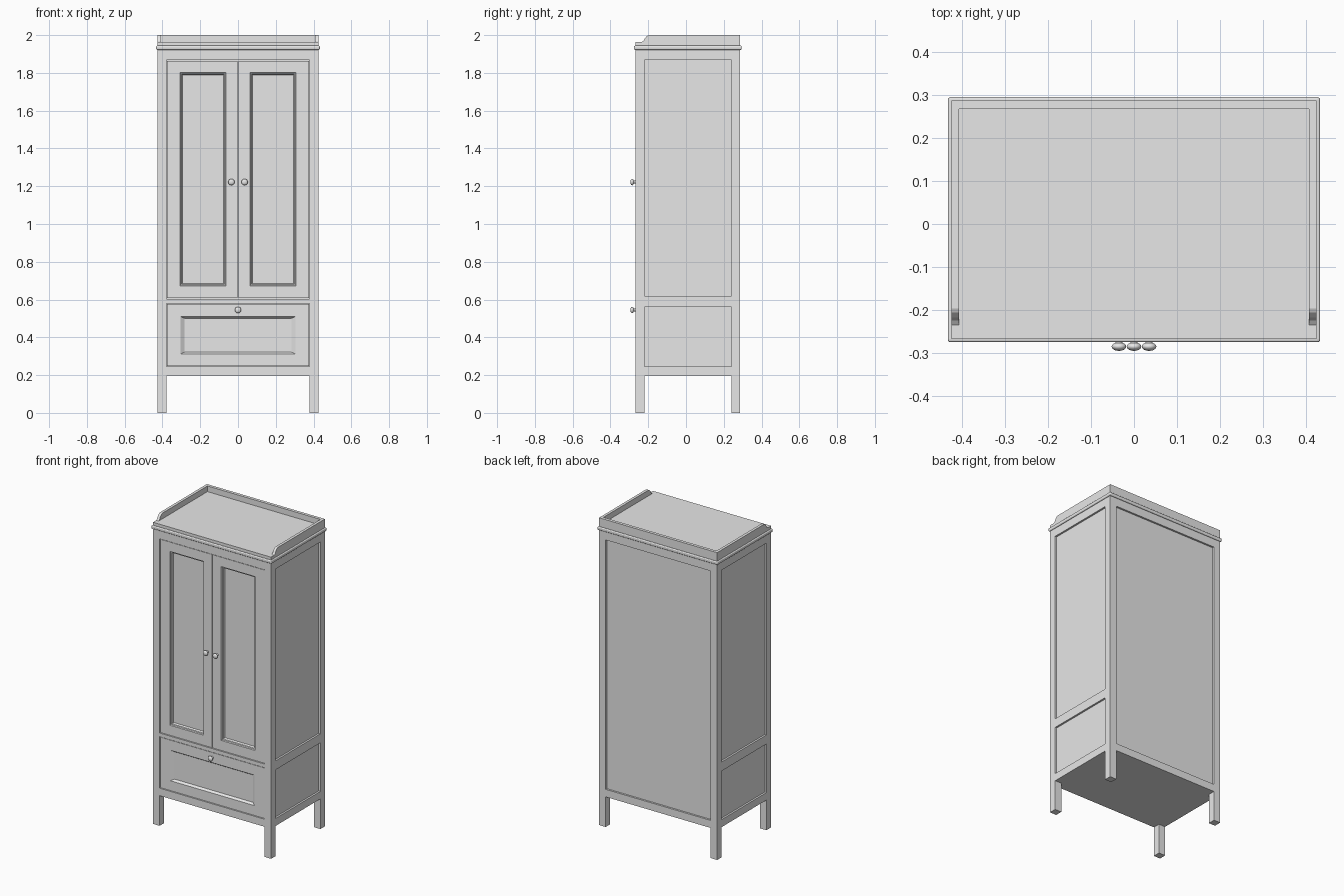
import bpy, bmesh, math
from mathutils import Matrix

cube = bpy.data.objects.get("Cube")
if cube:
    bpy.data.objects.remove(cube, do_unlink=True)

GREY = (0.8, 0.8, 0.8, 1.0)
paint = bpy.data.materials.new("grey paint")
paint.use_nodes = True
paint.diffuse_color = GREY
paint.node_tree.nodes["Principled BSDF"].inputs["Base Color"].default_value = GREY

# Overall carcass measures
HX, YF, YB = 0.425, -0.267, 0.287
POST = 0.047
IX, IYF, IYB = HX - POST, YF + POST, YB - POST
BASE, RAIL_TOP, DECK_TOP, TOP = 0.196, 1.92, 1.963, 2.0
OPEN_LOW, OPEN_HIGH = 0.245, 1.868


def finish(bm, name):
    bmesh.ops.recalc_face_normals(bm, faces=bm.faces)
    mesh = bpy.data.meshes.new(name)
    bm.to_mesh(mesh)
    bm.free()
    mesh.materials.append(paint)
    ob = bpy.data.objects.new(name, mesh)
    bpy.context.collection.objects.link(ob)
    return ob


def box(name, x, y, z):
    """Box from (low, high) ranges on each axis."""
    bm = bmesh.new()
    bmesh.ops.create_cube(bm, size=1)
    for v in bm.verts:
        v.co = [r[0] + (c + 0.5) * (r[1] - r[0]) for c, r in zip(v.co, (x, y, z))]
    return finish(bm, name)


def moulded_front(name, rings):
    """Front board from nested rectangles: (x0, x1, z0, z1, y) from back to panel."""
    bm = bmesh.new()
    loops = [[bm.verts.new(p) for p in ((a, y, c), (b, y, c), (b, y, d), (a, y, d))]
             for a, b, c, d, y in rings]
    for p, q in zip(loops, loops[1:]):
        for i in range(4):
            j = (i + 1) % 4
            bm.faces.new((p[i], p[j], q[j], q[i]))
    bm.faces.new(loops[0])
    bm.faces.new(loops[-1])
    return finish(bm, name)


def shrink(rect, dx, dz, y):
    a, b, c, d = rect
    return (a + dx, b - dx, c + dz, d - dz, y)


def knob(name, x, z):
    bm = bmesh.new()
    bmesh.ops.create_uvsphere(bm, u_segments=24, v_segments=12, radius=0.017,
                              matrix=Matrix.Translation((x, -0.285, z))
                              @ Matrix.Diagonal((1, 0.59, 1, 1)))
    bmesh.ops.create_cone(bm, cap_ends=True, segments=16, radius1=0.008, radius2=0.008,
                          depth=0.024, matrix=Matrix.Translation((x, -0.271, z))
                          @ Matrix.Rotation(math.pi / 2, 4, "X"))
    ob = finish(bm, name)
    bpy.context.view_layer.objects.active = ob
    ob.select_set(True)
    bpy.ops.object.shade_smooth_by_angle(angle=math.radians(40))
    ob.select_set(False)


def gallery_side(name, x0, x1):
    """Low side board on the deck with a scooped front end."""
    profile = [(YB, DECK_TOP), (YB, TOP), (-0.197, TOP), (-0.206, 1.996),
               (-0.217, 1.984), (-0.225, 1.97), (-0.235, DECK_TOP)]
    bm = bmesh.new()
    face = bm.faces.new([bm.verts.new((x0, y, z)) for y, z in profile])
    out = bmesh.ops.extrude_face_region(bm, geom=[face])
    verts = [g for g in out["geom"] if isinstance(g, bmesh.types.BMVert)]
    bmesh.ops.translate(bm, verts=verts, vec=(x1 - x0, 0, 0))
    return finish(bm, name)


# Corner posts, side frames and side panels
for side, s in (("left", 1), ("right", -1)):
    post_x = sorted((s * IX, s * HX))
    panel_x = sorted((s * (HX - 0.025), s * (HX - 0.012)))
    for end, y in (("front", (YF, IYF)), ("back", (IYB, YB))):
        box(f"{side}_{end}_post", post_x, y, (0, RAIL_TOP))
    for part, z in (("bottom", (BASE, OPEN_LOW)), ("middle", (0.561, 0.62)),
                    ("top", (OPEN_HIGH, RAIL_TOP))):
        box(f"{side}_{part}_rail", post_x, (IYF, IYB), z)
    box(f"{side}_panel", panel_x, (IYF, IYB), (BASE + 0.01, RAIL_TOP))
    gallery_side(f"{side}_gallery", s * 0.407, s * HX)

# Front and back rails, back panel, floor
for end, y in (("front", (YF, IYF)), ("back", (IYB, YB))):
    box(f"{end}_bottom_rail", (-IX, IX), y, (BASE, OPEN_LOW))
    box(f"{end}_top_rail", (-IX, IX), y, (OPEN_HIGH, RAIL_TOP))
box("front_middle_rail", (-IX, IX), (YF, IYF), (0.58, 0.604))
box("back_panel", (-IX, IX), (YB - 0.025, YB - 0.012), (BASE + 0.01, RAIL_TOP))
box("floor_board", (-IX - 0.02, IX + 0.02), (IYF - 0.02, IYB + 0.02), (BASE, BASE + 0.02))

# Deck with bead moulding and rear gallery
box("deck", (-HX, HX), (YF, YB), (RAIL_TOP, DECK_TOP))
bead = box("bead_moulding", (-0.433, 0.433), (-0.275, 0.295), (1.922, 1.944))
bevel = bead.modifiers.new("rounded edge", "BEVEL")
bevel.width, bevel.segments = 0.006, 3
box("back_gallery", (-0.407, 0.407), (0.267, YB), (DECK_TOP, TOP))

# Doors with moulded recessed panels
FACE = YF + 0.004
for side, s in (("left", 1), ("right", -1)):
    xs = sorted((s * 0.002, s * (IX - 0.003)))
    outer = (*xs, 0.607, OPEN_HIGH - 0.004)
    inner = (*sorted((s * 0.063, s * 0.307)), 0.672, 1.803)
    moulded_front(f"{side}_door", [
        shrink(outer, 0, 0, FACE + 0.035), shrink(outer, 0, 0, FACE),
        shrink(inner, 0, 0, FACE), shrink(inner, 0.003, 0.003, FACE + 0.007),
        shrink(inner, 0.009, 0.009, FACE + 0.009),
        shrink(inner, 0.014, 0.014, FACE + 0.02)])
    knob(f"{side}_door_knob", s * 0.035, 1.222)

# Drawer with a wide sloped surround
outer = (-IX + 0.003, IX - 0.003, OPEN_LOW + 0.003, 0.576)
inner = (-0.304, 0.304, 0.312, 0.51)
moulded_front("drawer_front", [
    shrink(outer, 0, 0, FACE + 0.035), shrink(outer, 0, 0, FACE),
    shrink(inner, 0, 0, FACE), shrink(inner, 0.022, 0.01, FACE + 0.015)])
knob("drawer_knob", 0, 0.545)
